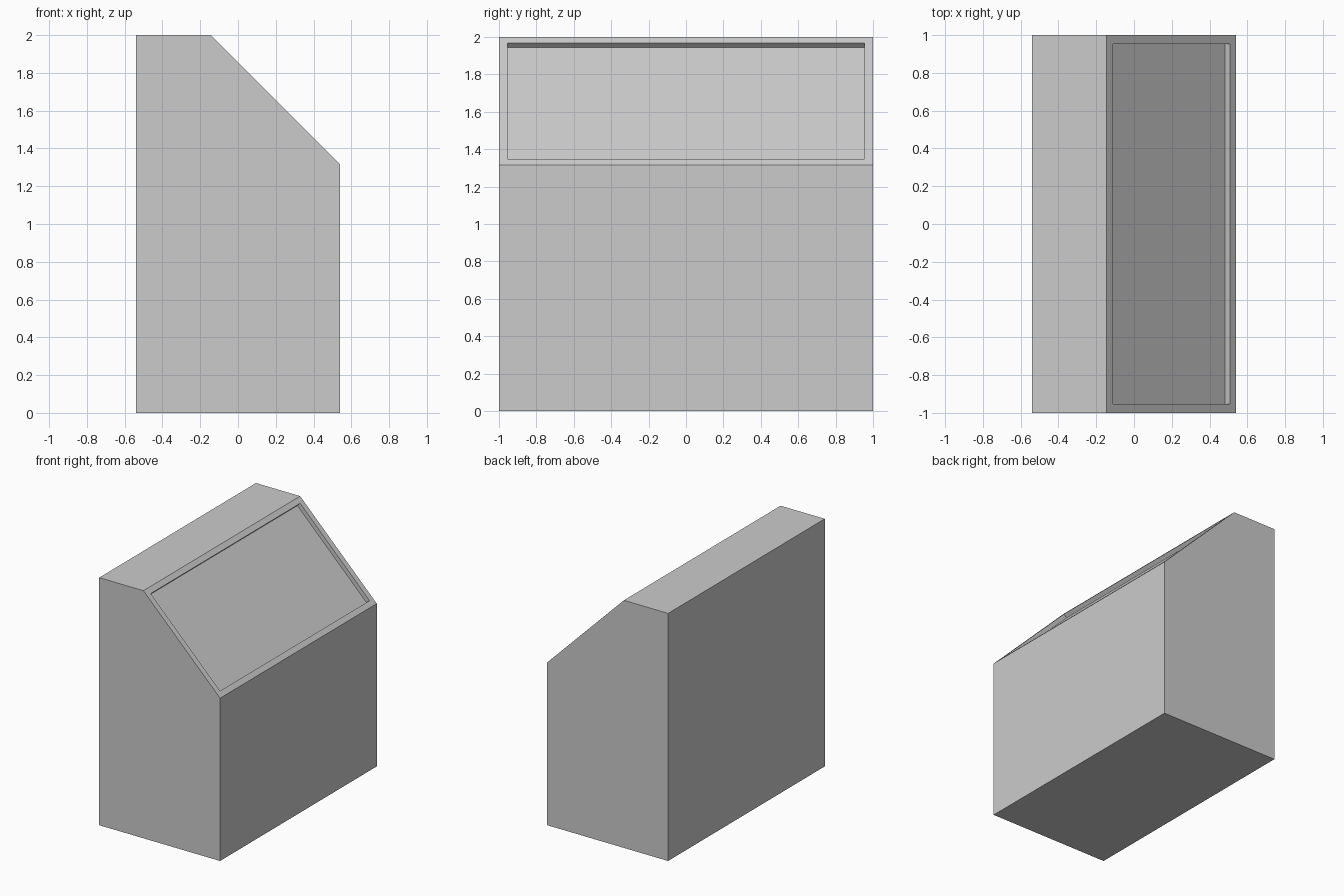
import bpy
import bmesh
from mathutils import Vector

cube = bpy.data.objects.get("Cube")
if cube:
    bpy.data.objects.remove(cube)

grey = bpy.data.materials.new("plain grey")
grey.use_nodes = True
colour = (0.6, 0.6, 0.6, 1)
grey.diffuse_color = colour
grey.node_tree.nodes["Principled BSDF"].inputs["Base Color"].default_value = colour

# Cabinet body: side profile extruded along y
profile = [(-0.54, 0), (0.54, 0), (0.54, 1.315), (-0.145, 2), (-0.54, 2)]
bm = bmesh.new()
side = bm.faces.new([bm.verts.new((x, -1, z)) for x, z in profile])
end = bmesh.ops.extrude_face_region(bm, geom=[side])["geom"]
bmesh.ops.translate(bm, vec=(0, 2, 0),
                    verts=[v for v in end if isinstance(v, bmesh.types.BMVert)])
bmesh.ops.recalc_face_normals(bm, faces=bm.faces)

# Recessed panel in the sloping face
bm.normal_update()
slope = next(f for f in bm.faces if f.normal.x > 0.5 and f.normal.z > 0.5)
normal = slope.normal.copy()
bmesh.ops.inset_region(bm, faces=[slope], thickness=0.065)
floor = bmesh.ops.extrude_discrete_faces(bm, faces=[slope])["faces"][0]
bmesh.ops.translate(bm, vec=normal * -0.035, verts=floor.verts)

mesh = bpy.data.meshes.new("cabinet_body")
bm.to_mesh(mesh)
bm.free()
mesh.materials.append(grey)
bpy.context.collection.objects.link(bpy.data.objects.new("cabinet_body", mesh))
